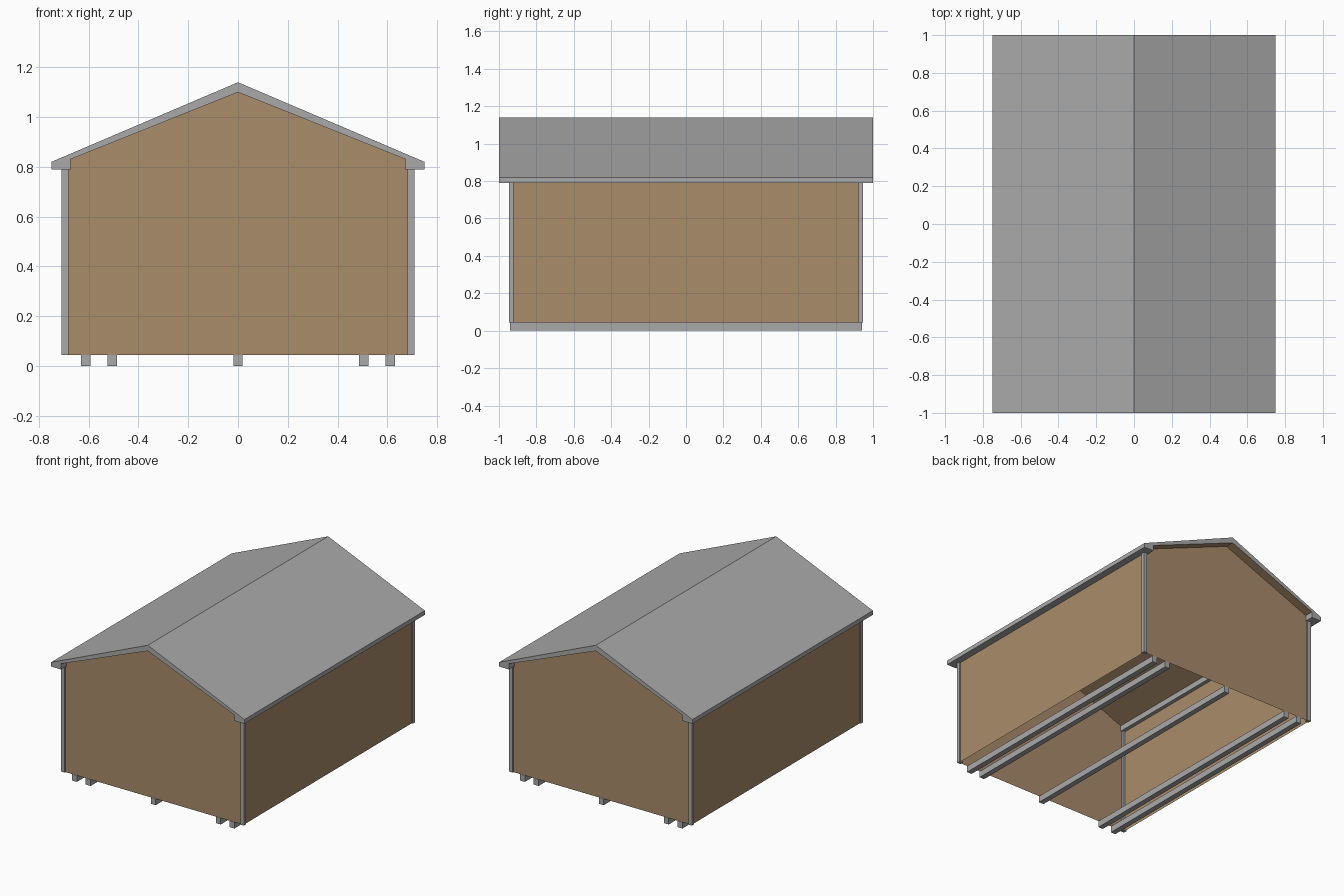
import bpy, bmesh

if "Cube" in bpy.data.objects:
    bpy.data.objects.remove(bpy.data.objects["Cube"])

def material(name, rgb):
    m = bpy.data.materials.new(name)
    m.diffuse_color = (*rgb, 1)
    m.use_nodes = True
    m.node_tree.nodes["Principled BSDF"].inputs["Base Color"].default_value = m.diffuse_color
    return m

GREY = material("grey trim", (0.40, 0.40, 0.40))
BROWN = material("tan boards", (0.40, 0.262, 0.147))

def finish(bm, name, mats):
    me = bpy.data.meshes.new(name)
    bm.to_mesh(me)
    bm.free()
    for m in mats:
        me.materials.append(m)
    ob = bpy.data.objects.new(name, me)
    bpy.context.collection.objects.link(ob)
    return ob

def box(name, x0, x1, y0, y1, z0, z1, mat):
    bm = bmesh.new()
    bmesh.ops.create_cube(bm, size=1)
    for v in bm.verts:
        v.co = (x1 if v.co.x > 0 else x0, y1 if v.co.y > 0 else y0, z1 if v.co.z > 0 else z0)
    return finish(bm, name, [mat])

FLOOR, EAVE, WALL_X, WALL_Y = 0.044, 0.79, 0.70, 0.938

# Roof: gable profile with boxed eaves, swept front to back
half = [(0, 1.14), (0.75, 0.82), (0.75, EAVE), (0.674, EAVE), (0.674, 0.83), (0, 1.10)]
bm = bmesh.new()
for s in (-1, 1):
    rings = [[bm.verts.new((s * x, y, z)) for x, z in half] for y in (-1, 1)]
    for ring in rings:
        bm.faces.new(ring)
    for i in range(5):
        bm.faces.new((rings[0][i], rings[0][i + 1], rings[1][i + 1], rings[1][i]))
bmesh.ops.remove_doubles(bm, verts=bm.verts, dist=1e-4)
bmesh.ops.recalc_face_normals(bm, faces=bm.faces)
# sloping underside is boarded
for f in bm.faces:
    f.material_index = 1 if -0.99 < f.normal.z < -0.5 else 0
finish(bm, "roof", [GREY, BROWN])

# Thin walls, open underneath
bm = bmesh.new()
side = [(WALL_X, FLOOR), (WALL_X, EAVE), (0.674, EAVE), (0.674, 0.83)]
gable = side + [(0, 1.10)] + [(-x, z) for x, z in reversed(side)]
ends = [[bm.verts.new((x, y, z)) for x, z in gable] for y in (-WALL_Y, WALL_Y)]
bm.faces.new(list(ends[0]))
bm.faces.new(list(reversed(ends[1])))
for a, b in ((0, 1), (-2, -1)):
    bm.faces.new((ends[0][b], ends[0][a], ends[1][a], ends[1][b]))
finish(bm, "walls", [BROWN])

# Corner posts
for sx in (-1, 1):
    for sy in (-1, 1):
        box("corner_post", *sorted((sx * 0.682, sx * 0.709)),
            *sorted((sy * 0.923, sy * 0.947)), FLOOR, EAVE, GREY)

# Floor skids
for x in (-0.611, -0.505, 0, 0.505, 0.611):
    box("skid", x - 0.019, x + 0.019, -0.94, 0.94, 0, FLOOR, GREY)
